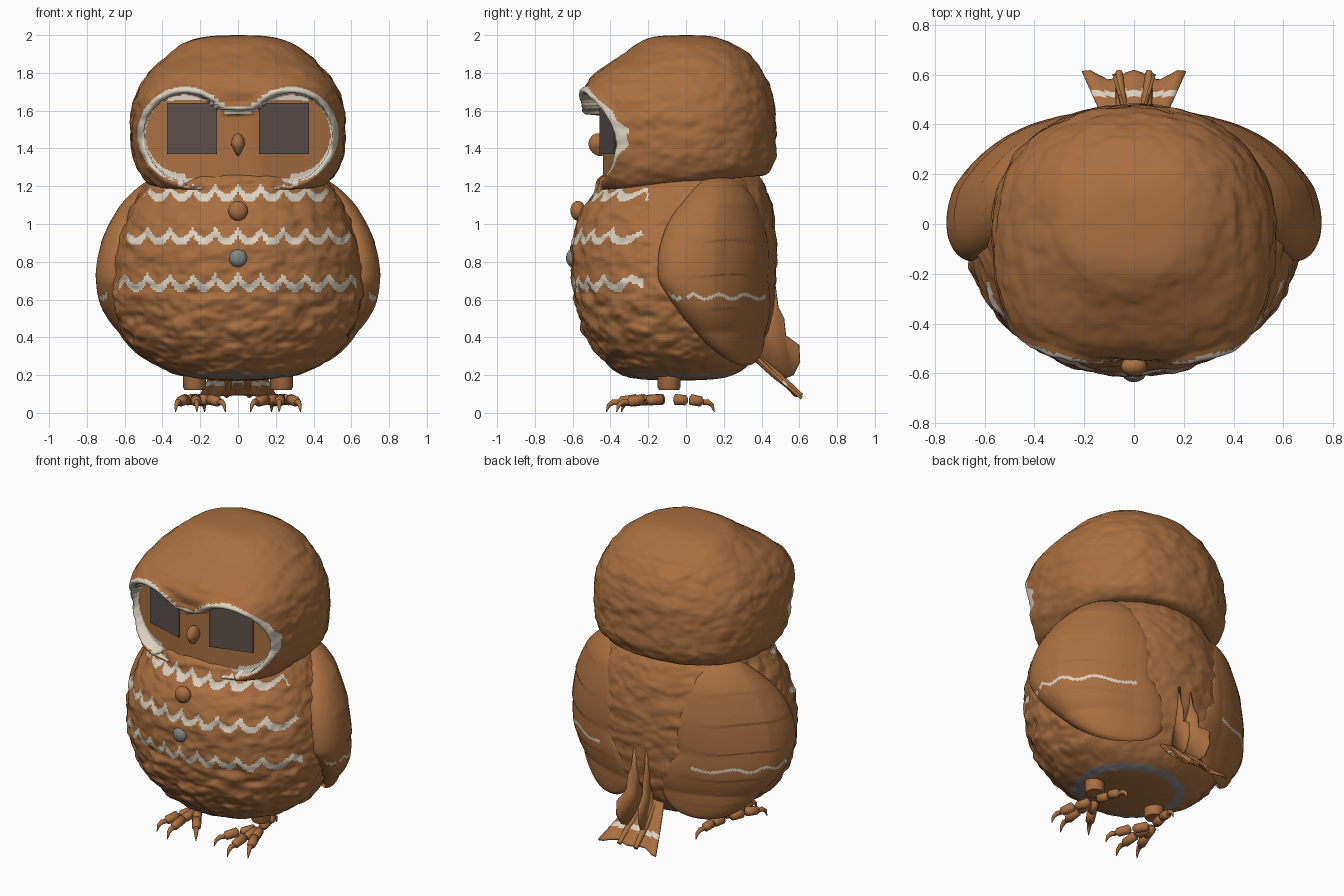
import bpy, bmesh, math
from mathutils import Vector, noise

old = bpy.data.objects.get("Cube")
if old:
    bpy.data.objects.remove(old)


def material(name, rgb):
    m = bpy.data.materials.new(name)
    m.use_nodes = True
    m.diffuse_color = (*rgb, 1)
    m.node_tree.nodes["Principled BSDF"].inputs["Base Color"].default_value = (*rgb, 1)
    return m


BROWN = material("gingerbread brown", (0.40, 0.16, 0.052))
WHITE = material("icing white", (0.72, 0.65, 0.54))
DARK = material("eye charcoal", (0.105, 0.08, 0.073))
GREY = material("button grey", (0.24, 0.23, 0.22))


def build(name, verts, faces, mats, rule=None):
    me = bpy.data.meshes.new(name)
    me.from_pydata(verts, [], faces)
    for m in mats:
        me.materials.append(m)
    bm = bmesh.new()
    bm.from_mesh(me)
    bmesh.ops.recalc_face_normals(bm, faces=bm.faces)
    for f in bm.faces:
        f.smooth = True
        if rule:
            f.material_index = int(rule(f.calc_center_median()))
    bm.to_mesh(me)
    bm.free()
    ob = bpy.data.objects.new(name, me)
    bpy.context.collection.objects.link(ob)
    return ob


def grid_faces(rows, cols):
    return [(i * cols + j, i * cols + (j + 1) % cols,
             (i + 1) * cols + (j + 1) % cols, (i + 1) * cols + j)
            for i in range(rows - 1) for j in range(cols)]


def spline(keys, t):
    """Catmull-Rom through the profile keys, t from 0 to 1."""
    u = t * (len(keys) - 1)
    i = min(int(u), len(keys) - 2)
    f = u - i
    a, b, c, d = [Vector(keys[max(0, min(len(keys) - 1, k))]) for k in range(i - 1, i + 3)]
    return b + 0.5 * f * (c - a + f * (2 * a - 5 * b + 4 * c - d + f * (3 * (b - c) + d - a)))


def ring_point(row, ang, power=2.0):
    z, rx, front, back = row
    c, s = math.cos(ang), math.sin(ang)
    e = 2 / power
    return Vector((rx * math.copysign(abs(c) ** e, c),
                   (front + back) / 2 + (back - front) / 2 * math.copysign(abs(s) ** e, s), z))


def loft(name, keys, power, shape, mats, rule, rows, cols):
    verts = []
    for i in range(rows):
        row = spline(keys, i / (rows - 1))
        for j in range(cols):
            ang = 2 * math.pi * j / cols
            verts.append(shape(ring_point(row, ang, power(row[0], math.sin(ang)))))
    caps = [tuple(range(cols)), tuple(range((rows - 1) * cols, rows * cols))]
    return build(name, verts, grid_faces(rows, cols) + caps, mats, rule)


def lumpy(p, amount, axis_y):
    n = noise.noise(Vector((p.x * 9, p.y * 9, p.z * 15)))
    n += 0.5 * noise.noise(Vector((p.x * 20, p.y * 20, p.z * 28)))
    out = Vector((p.x, p.y - axis_y, 0))
    return p + out.normalized() * n * amount if out.length > 0.05 else p


# Body: z, half width, front, back
BODY = [(0.17, 0.01, -0.06, -0.04), (0.18, 0.2, -0.25, 0.16), (0.21, 0.35, -0.36, 0.27),
        (0.28, 0.48, -0.44, 0.35), (0.4, 0.59, -0.53, 0.42), (0.55, 0.65, -0.58, 0.46),
        (0.72, 0.66, -0.605, 0.475), (0.88, 0.64, -0.61, 0.48), (1.03, 0.59, -0.575, 0.465),
        (1.15, 0.53, -0.5, 0.44), (1.26, 0.44, -0.44, 0.38), (1.3, 0.3, -0.3, 0.26)]


def body_shape(p):
    return lumpy(p, (0.022 if p.z < 0.65 else 0.014) if p.y < 0.1 else 0.01, -0.07)


def body_icing(c):
    scallop = 0.055 * (1 - abs(math.sin(math.pi * c.x / 0.12))) ** 1.15
    for level, end in ((1.138, -0.2), (0.908, -0.23), (0.663, -0.22)):
        if c.y < end and abs(c.z - level - scallop) < 0.022:
            return 1
    return 2 if 0.191 < c.z < 0.208 else 0


loft("body", BODY, lambda z, s: 2.0, body_shape, [BROWN, WHITE, GREY], body_icing, 180, 310)

# Head with a recessed mask-shaped face and an iced rim
HEAD = [(1.24, 0.3, -0.28, 0.3), (1.22, 0.45, -0.43, 0.41), (1.27, 0.52, -0.46, 0.455),
        (1.36, 0.555, -0.475, 0.475), (1.5, 0.57, -0.505, 0.475), (1.62, 0.56, -0.53, 0.47),
        (1.71, 0.53, -0.54, 0.45), (1.8, 0.47, -0.475, 0.41), (1.89, 0.38, -0.345, 0.34),
        (1.96, 0.28, -0.25, 0.24), (1.993, 0.16, -0.16, 0.14), (2.0, 0.005, 0, 0.01)]


def head_power(z, s):
    """Squarer at the front around the face, round elsewhere."""
    return 2.2 + 1.5 * max(0, -s) ** 0.5 * max(0, min(1, (1.92 - z) / 0.25))


def mask(p):
    x = abs(p.x)
    ring = math.hypot(x - 0.28, p.z - 1.475) - 0.215
    bridge = max(x - 0.28, p.z - 1.575 - 0.35 * x, 1.235 - p.z)
    chin = max(x - 0.18, p.z - 1.4)
    return min(ring, bridge, chin)


def face_depth(x):
    return -0.44 + 0.29 * max(abs(x) - 0.11, 0)


def head_shape(p):
    d = mask(p)
    if p.z < 1.4:
        p.z += 0.05 * p.y * (1.4 - p.z) / 0.1
    if p.y < -0.1 and d < 0:
        p.y = max(p.y, face_depth(p.x))
        return p
    p = lumpy(p, 0.01, 0)
    if p.y < -0.1 and d < 0.05:
        p.y -= 0.022 * math.sin(math.pi * d / 0.05)
    return p


def head_icing(c):
    if c.y > -0.2:
        return False
    lash = abs(c.z - 1.67 + 0.8 * (abs(c.x) - 0.26) ** 2) < 0.011 and 0.15 < abs(c.x) < 0.37
    rim = -0.005 < mask(c) < 0.037 and not (abs(c.x) < 0.19 and c.z < 1.4)
    return rim or lash


loft("head", HEAD, head_power, head_shape, [BROWN, WHITE], head_icing, 150, 280)

# Eyes: thin square plates
for side, label in ((1, "left"), (-1, "right")):
    verts = []
    for off in (-0.017, -0.009):
        verts += [(side * x, face_depth(x) + off, z)
                  for x, z in ((0.11, 1.37), (0.375, 1.37), (0.375, 1.64), (0.11, 1.64))]
    ob = build(label + "_eye", verts, grid_faces(2, 4) + [(0, 1, 2, 3), (4, 5, 6, 7)], [DARK])
    for f in ob.data.polygons:
        f.use_smooth = False


# Wings: domed patches that wrap the flanks and thin out toward the tail
def wing(label, side, rows=65, cols=150):
    verts = []
    table = [spline(BODY, i / 400) for i in range(401)]
    for i in range(rows):
        r = i / (rows - 1)
        for j in range(cols):
            a = 2 * math.pi * j / cols
            z = 0.76 + 0.51 * r * math.sin(a)
            low = max(0.0, 0.7 - z)
            ang = 0.52 + 0.68 * r * math.cos(a) + low * (0.8 + 0.6 * r * max(0, math.cos(a)))
            row = min(table, key=lambda k: abs(k[0] - max(z, 0.43)))
            p = ring_point((z, *row[1:]), ang)
            thin = 1 - 0.7 * max(0, min(1, (ang - 0.35) / 0.7))
            lift = (0.11 * thin + 0.012) * (1 - r ** 4) ** 0.5 - 0.015
            lift -= 0.008 * ((z * 5.5 + 0.04 * math.sin(ang * 9)) % 1) * (1 - r)
            p += Vector((p.x, p.y + 0.06, 0)).normalized() * lift
            verts.append((side * p.x, p.y, p.z))

    def icing(c):
        wave = 0.615 + 0.012 * math.sin(c.y * 45)
        return -0.09 < c.y < 0.42 and abs(c.z - wave) < 0.009

    build(label + "_wing", verts, grid_faces(rows, cols), [BROWN, WHITE], icing)


wing("left", 1)
wing("right", -1)


# Buttons and beak
def ball(name, loc, size, mat):
    bpy.ops.mesh.primitive_uv_sphere_add(segments=28, ring_count=16, radius=1, location=loc)
    ob = bpy.context.object
    ob.name, ob.scale = name, size
    ob.data.materials.append(mat)
    bpy.ops.object.shade_smooth()
    return ob


ball("upper_button", (0, -0.572, 1.07), (0.052, 0.04, 0.052), BROWN)
ball("lower_button", (0, -0.6, 0.82), (0.048, 0.035, 0.048), GREY)
beak = ball("beak", (0, -0.465, 1.42), (0.036, 0.052, 0.06), BROWN)
for v in beak.data.vertices:
    if v.co.z < 0:
        v.co.x *= 1 + 0.6 * v.co.z
        v.co.y -= 0.2 * v.co.z


# Tapered tubes for legs, toes and claws
def tube(name, points, radii):
    cu = bpy.data.curves.new(name, "CURVE")
    cu.dimensions, cu.bevel_depth, cu.bevel_resolution = "3D", 1, 4
    cu.use_fill_caps = True
    sp = cu.splines.new("POLY")
    sp.points.add(len(points) - 1)
    for q, co, r in zip(sp.points, points, radii):
        q.co, q.radius = (*co, 1), r
    cu.materials.append(BROWN)
    ob = bpy.data.objects.new(name, cu)
    bpy.context.collection.objects.link(ob)


for side, label in ((1, "left"), (-1, "right")):
    hip = Vector((side * 0.23, -0.09, 0))
    tube(label + "_leg", [hip + Vector((0, 0, z)) for z in (0.12, 0.135, 0.25)], (0.052, 0.06, 0.06))
    toes = {"inner": (-0.13, -0.2), "middle": (-0.01, -0.27), "outer": (0.08, -0.22), "rear": (-0.04, 0.18)}
    for toe, (dx, dy) in toes.items():
        way = Vector((side * dx, dy, 0))
        unit = way.normalized()
        for n, (a, b) in enumerate(((0.14, 0.55), (0.6, 1.0))):
            start, end = hip + way * a, hip + way * b
            start.z, end.z = 0.072, 0.066 - 0.008 * n
            pts = [start.lerp(end, t) for t in (0, 0.1, 0.85, 1)]
            tube(f"{label}_{toe}_toe_{n + 1}", pts, (0.012, 0.029, 0.027, 0.012))
        tip = hip + way
        claw = [tip + unit * d + Vector((0, 0, z))
                for d, z in ((0.0, 0.055), (0.025, 0.058), (0.05, 0.04), (0.062, 0.004))]
        tube(f"{label}_{toe}_claw", claw, (0.014, 0.015, 0.011, 0.002))

# Tail fan with an iced band, plus two upright feathers
rows, cols = 24, 13
verts = []
for i in range(rows):
    t = i / (rows - 1)
    for j in range(cols):
        s = 2 * j / (cols - 1) - 1
        notch = 0.02 * math.cos(s * 7) * t * t
        verts.append((s * (0.08 + 0.13 * t), 0.33 + 0.27 * t + notch, 0.36 - 0.26 * t - 0.02 * s * s))
faces = [f for f in grid_faces(rows, cols) if f[0] % cols < cols - 1]
tail = build("tail_fan", verts, faces, [BROWN, WHITE], lambda c: 0.515 < c.y < 0.535)
tail.modifiers.new("thickness", "SOLIDIFY").thickness = 0.012

FEATHER = [(0.40, 0.42), (0.475, 0.67), (0.49, 0.56), (0.52, 0.5), (0.53, 0.41),
           (0.60, 0.36), (0.605, 0.27), (0.57, 0.20), (0.52, 0.18), (0.40, 0.30)]
for side, label in ((1, "left"), (-1, "right")):
    verts = [(side * (0.025 + 0.28 * max(0, y - 0.43)), y, z) for y, z in FEATHER]
    ob = build(label + "_tail_feather", verts, [tuple(range(len(verts)))], [BROWN])
    ob.modifiers.new("thickness", "SOLIDIFY").thickness = 0.014
    tube(label + "_tail_quill", [(side * 0.03, 0.34, 0.32), (side * 0.05, 0.48, 0.2), (side * 0.06, 0.61, 0.09)],
         (0.02, 0.024, 0.014))
